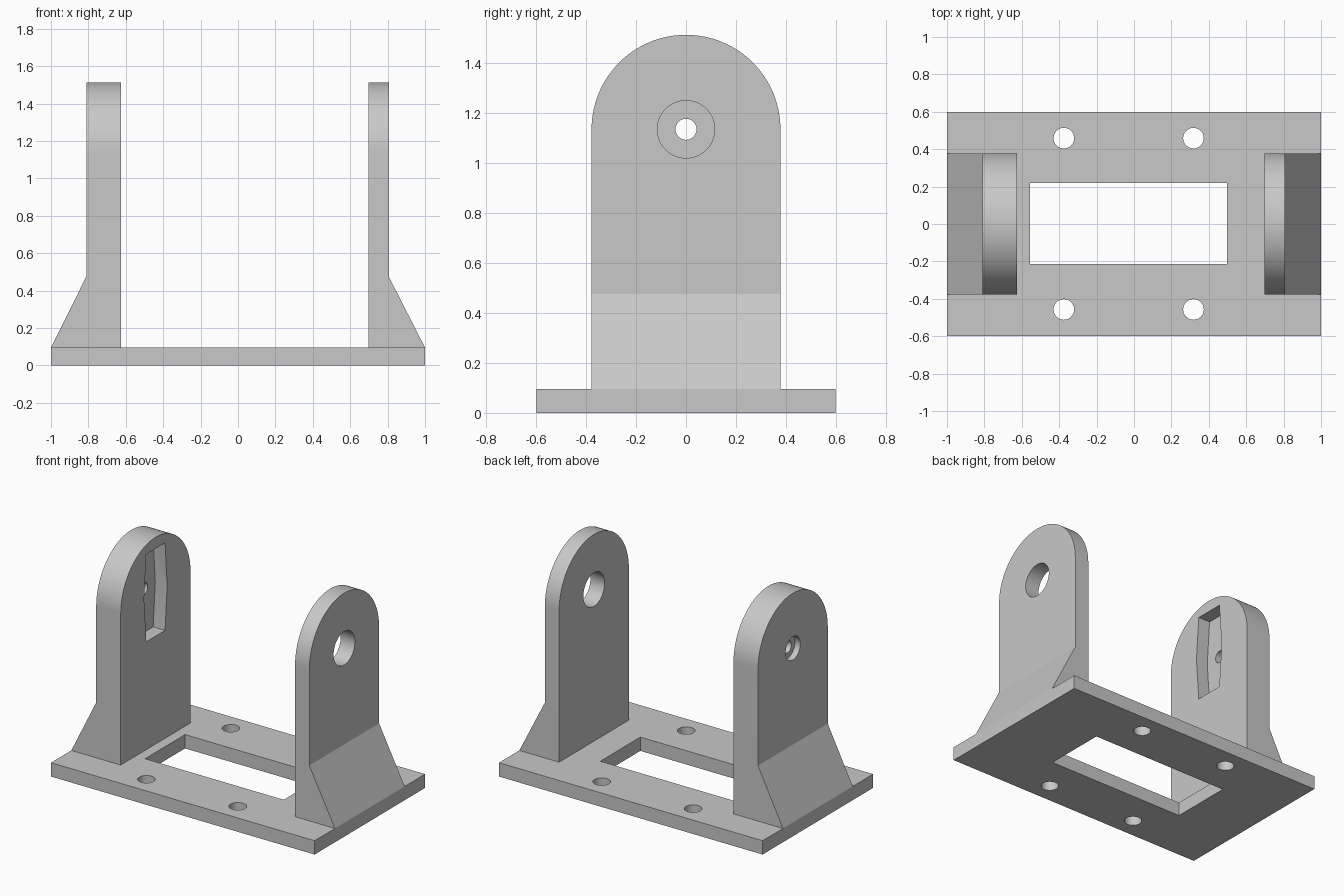
import bpy, bmesh
from math import sin, cos, pi, radians
from mathutils import Vector

cube = bpy.data.objects.get("Cube")
if cube:
    bpy.data.objects.remove(cube, do_unlink=True)

grey = bpy.data.materials.new("plain grey")
grey.use_nodes = True
GREY = (0.58, 0.58, 0.58, 1)
grey.diffuse_color = GREY
grey.node_tree.nodes["Principled BSDF"].inputs["Base Color"].default_value = GREY

BASE_TOP = 0.095
ARM_HALF = 0.378
PIVOT_Z = 1.135


def prism(name, outline, axis, low, high):
    """Extrude a 2D outline along the given axis from low to high."""
    def place(p, depth):
        coords = list(p)
        coords.insert(axis, depth)
        return Vector(coords)
    bm = bmesh.new()
    face = bm.faces.new([bm.verts.new(place(p, low)) for p in outline])
    extruded = bmesh.ops.extrude_face_region(bm, geom=[face])["geom"]
    shift = place((0, 0), high - low)
    verts = [v for v in extruded if isinstance(v, bmesh.types.BMVert)]
    bmesh.ops.translate(bm, verts=verts, vec=shift)
    bmesh.ops.recalc_face_normals(bm, faces=bm.faces)
    mesh = bpy.data.meshes.new(name)
    bm.to_mesh(mesh)
    bm.free()
    mesh.materials.append(grey)
    obj = bpy.data.objects.new(name, mesh)
    bpy.context.collection.objects.link(obj)
    return obj


def arc(u, v, radius, start=0, sweep=2 * pi, steps=64):
    return [(u + radius * cos(start + sweep * i / steps),
             v + radius * sin(start + sweep * i / steps)) for i in range(steps)]


def rectangle(u0, u1, v0, v1):
    return [(u0, v0), (u1, v0), (u1, v1), (u0, v1)]


def combine(target, tool, operation="DIFFERENCE"):
    """Apply a boolean and discard the tool."""
    mod = target.modifiers.new("cut", "BOOLEAN")
    mod.operation = operation
    mod.solver = "EXACT"
    mod.object = tool
    bpy.ops.object.select_all(action="DESELECT")
    bpy.context.view_layer.objects.active = target
    target.select_set(True)
    bpy.ops.object.modifier_apply(modifier=mod.name)
    bpy.data.objects.remove(tool, do_unlink=True)


def make_arm(name, side, inner, outer):
    """Round-topped upright whose outer foot flares to the base edge."""
    profile = [(side * inner, BASE_TOP), (side, BASE_TOP), (side * outer, 0.475),
               (side * outer, 1.7), (side * inner, 1.7)]
    arm = prism(name, profile, 1, -0.5, 0.5)
    arch = arc(0, PIVOT_Z, ARM_HALF, 0, pi) + [
        (-ARM_HALF, PIVOT_Z), (-ARM_HALF, 0), (ARM_HALF, 0)]
    combine(arm, prism("arch_tool", arch, 0, -1.2, 1.2), "INTERSECT")
    return arm


# Base plate with central window and four screw holes
base = prism("base_plate", rectangle(-1, 1, -0.598, 0.598), 2, 0, BASE_TOP)
combine(base, prism("window_tool", rectangle(-0.555, 0.497, -0.215, 0.219), 2, -1, 1))
for x in (-0.375, 0.318):
    for y in (-0.457, 0.459):
        combine(base, prism("screw_tool", arc(x, y, 0.055), 2, -1, 1))

# Thin upright with a large bearing hole
thin_arm = make_arm("thin_upright", 1, 0.698, 0.806)
combine(thin_arm, prism("bearing_tool", arc(0, PIVOT_Z, 0.115), 0, 0.5, 1.2))

# Thick upright: screw hole, outer counterbore and inner lever pocket
thick_arm = make_arm("thick_upright", -1, 0.625, 0.811)
combine(thick_arm, prism("screw_tool", arc(0, PIVOT_Z, 0.042), 0, -1.2, -0.3))
combine(thick_arm, prism("counterbore_tool", arc(0, PIVOT_Z, 0.08), 0, -1.2, -0.77))
half_pocket = [(0.102, -0.3), (0.125, 0), (0.102, 0.3)]
pocket = half_pocket + [(-y, -z) for y, z in half_pocket]
pocket = [(y, z + PIVOT_Z) for y, z in pocket]
combine(thick_arm, prism("pocket_tool", pocket, 0, -0.715, -0.3))

# Smooth the round surfaces, keep the edges crisp
for obj in (base, thin_arm, thick_arm):
    bpy.ops.object.select_all(action="DESELECT")
    obj.select_set(True)
    bpy.context.view_layer.objects.active = obj
    bpy.ops.object.shade_smooth_by_angle(angle=radians(9))
